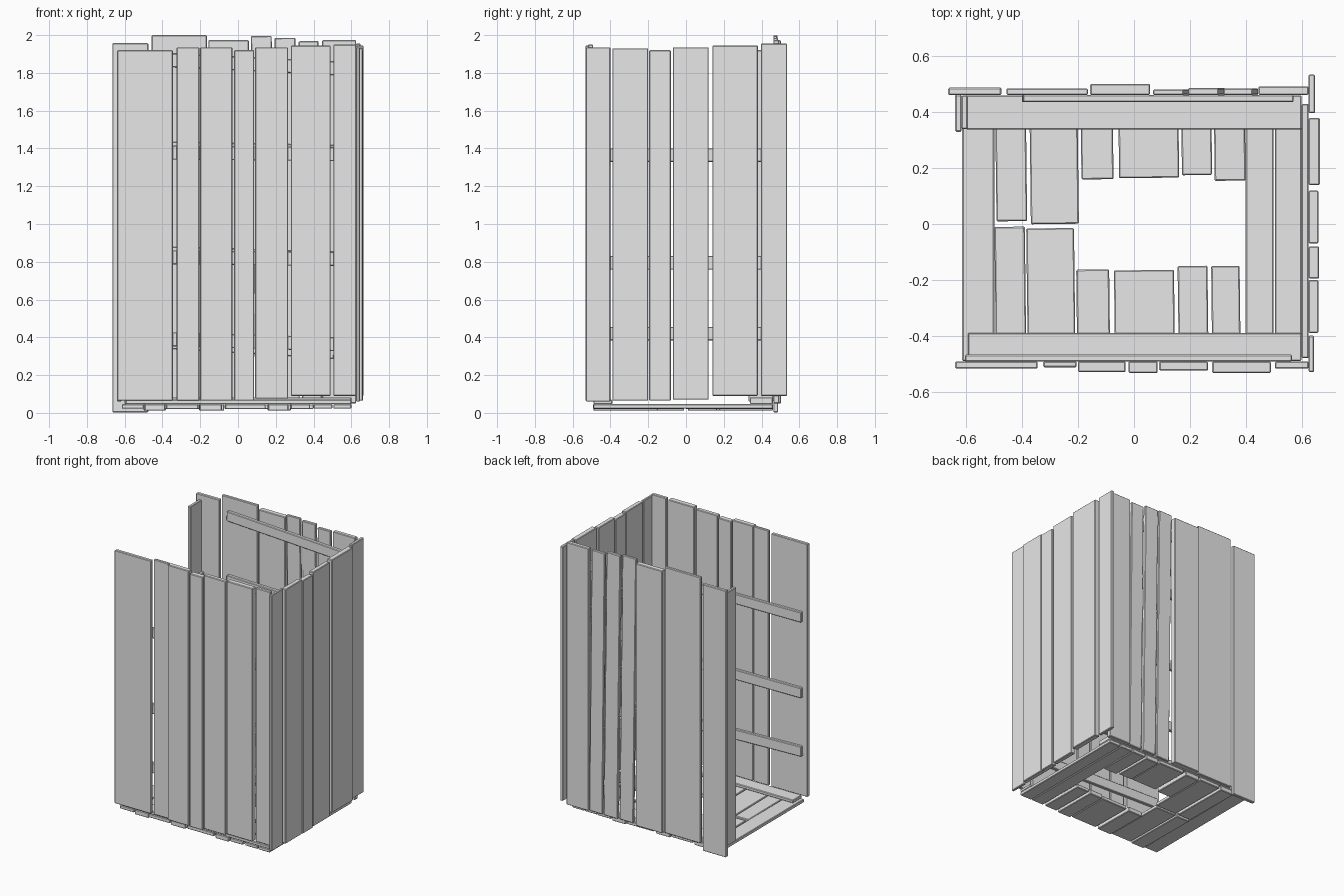
import bpy, math
from mathutils import Matrix, Vector

wood = bpy.data.materials.new("grey_wood")
wood.diffuse_color = (0.8, 0.8, 0.8, 1)


def plank(name, x, y, z, tilt=0.0, axis='Y'):
    """Box between x, y and z ranges, turned a little about its own centre."""
    c = Vector([(a + b) / 2 for a, b in (x, y, z)])
    h = [(b - a) / 2 for a, b in (x, y, z)]
    v = [(sx * h[0], sy * h[1], sz * h[2]) for sx in (-1, 1) for sy in (-1, 1) for sz in (-1, 1)]
    f = [(0, 1, 3, 2), (4, 6, 7, 5), (0, 4, 5, 1), (2, 3, 7, 6), (0, 2, 6, 4), (1, 5, 7, 3)]
    me = bpy.data.meshes.new(name)
    me.from_pydata(v, [], f)
    me.transform(Matrix.Translation(c) @ Matrix.Rotation(tilt, 4, axis))
    me.materials.append(wood)
    ob = bpy.data.objects.new(name, me)
    bpy.context.collection.objects.link(ob)
    b = ob.modifiers.new("worn_edges", 'BEVEL')
    b.width = 0.004
    b.segments = 1
    return ob


# Front wall: left, right, outer y, bottom, top
for i, (a, b, y, z0, z1) in enumerate([
        (-.64, -.345, -.518, .065, 1.92), (-.325, -.205, -.513, .065, 1.935),
        (-.20, -.03, -.53, .065, 1.935), (-.02, .085, -.533, .065, 1.92),
        (.09, .265, -.525, .075, 1.935), (.28, .49, -.533, .09, 1.945),
        (.505, .625, -.518, .09, 1.95)]):
    plank(f"front_plank_{i + 1}", (a, b), (y, -.492), (z0, z1))

# Back wall: left, right, outer y, bottom, top, tilt
for i, (a, b, y, z0, z1, t) in enumerate([
        (-.665, -.475, .488, .003, 1.958, 0), (-.457, -.165, .485, .05, 2.0, 0),
        (-.157, .057, .502, .05, 1.973, 0), (.08, .19, .482, .05, 1.995, -.012),
        (.205, .315, .487, .05, 1.985, -.012), (.33, .435, .485, .05, 1.968, -.01),
        (.445, .625, .493, .05, 1.973, 0)]):
    plank(f"back_plank_{i + 1}", (a, b), (.462, y), (z0, z1), t)

# Right wall: front edge, back edge, outer x, bottom, top
for i, (a, b, x, z0, z1) in enumerate([
        (-.53, -.40, .645, .06, 1.935), (-.39, -.20, .66, .065, 1.93),
        (-.195, -.08, .663, .065, 1.92), (-.07, .12, .66, .07, 1.935),
        (.14, .38, .665, .09, 1.945), (.397, .535, .648, .09, 1.955)]):
    plank(f"right_plank_{i + 1}", (.625, x), (a, b), (z0, z1))

# Single plank beside the open left side, with its short battens
plank("left_plank", (-.64, -.617), (.33, .463), (.06, 1.92))
for i, z in enumerate((.42, .795, 1.365)):
    plank(f"left_batten_{i + 1}", (-.617, -.595), (.34, .46), (z - .035, z + .035))

# Rails on the inside of the walls
for i, (z, t) in enumerate([(.38, .03), (.82, .01), (1.375, .01)]):
    plank(f"front_rail_{i + 1}", (-.605, .565), (-.492, -.468), (z - .037, z + .037), t)
for i, (a, b, z, t) in enumerate([(-.40, .51, .35, .06), (-.40, .57, .83, .03),
                                  (-.40, .57, 1.39, .02), (-.40, .57, 1.845, .05)]):
    plank(f"back_rail_{i + 1}", (a, b), (.436, .462), (z - .036, z + .036), t)
for i, z in enumerate((.42, .795, 1.365)):
    plank(f"right_rail_{i + 1}", (.60, .625), (-.48, .43), (z - .036, z + .036))

# Floor beams along the front and back
plank("front_floor_beam", (-.595, .60), (-.49, -.39), (.047, .07))
plank("back_floor_beam", (-.60, .60), (.338, .46), (.047, .082))

# Full floor planks
for i, (a, b) in enumerate([(-.615, -.50), (.40, .50), (.505, .60)]):
    plank(f"floor_plank_{i + 1}", (a, b), (-.49, .46), (.022, .047))

# Broken floor planks, leaving a hole in the middle
for i, (a, b, y) in enumerate([(-.495, -.385, .01), (-.372, -.20, .0), (-.19, -.075, .16),
                               (-.055, .16, .165), (.17, .278, .175), (.287, .398, .155)]):
    plank(f"back_floor_stub_{i + 1}", (a, b), (y, .46), (.012 + .008 * (i % 2), .047), .012, 'Z')
for i, (a, b, y) in enumerate([(-.497, -.388, -.01), (-.383, -.212, -.015), (-.205, -.087, -.163),
                               (-.07, .145, -.165), (.158, .265, -.15), (.278, .38, -.15)]):
    plank(f"front_floor_stub_{i + 1}", (a, b), (-.49, y), (.012 + .008 * (i % 2), .047), .012, 'Z')
